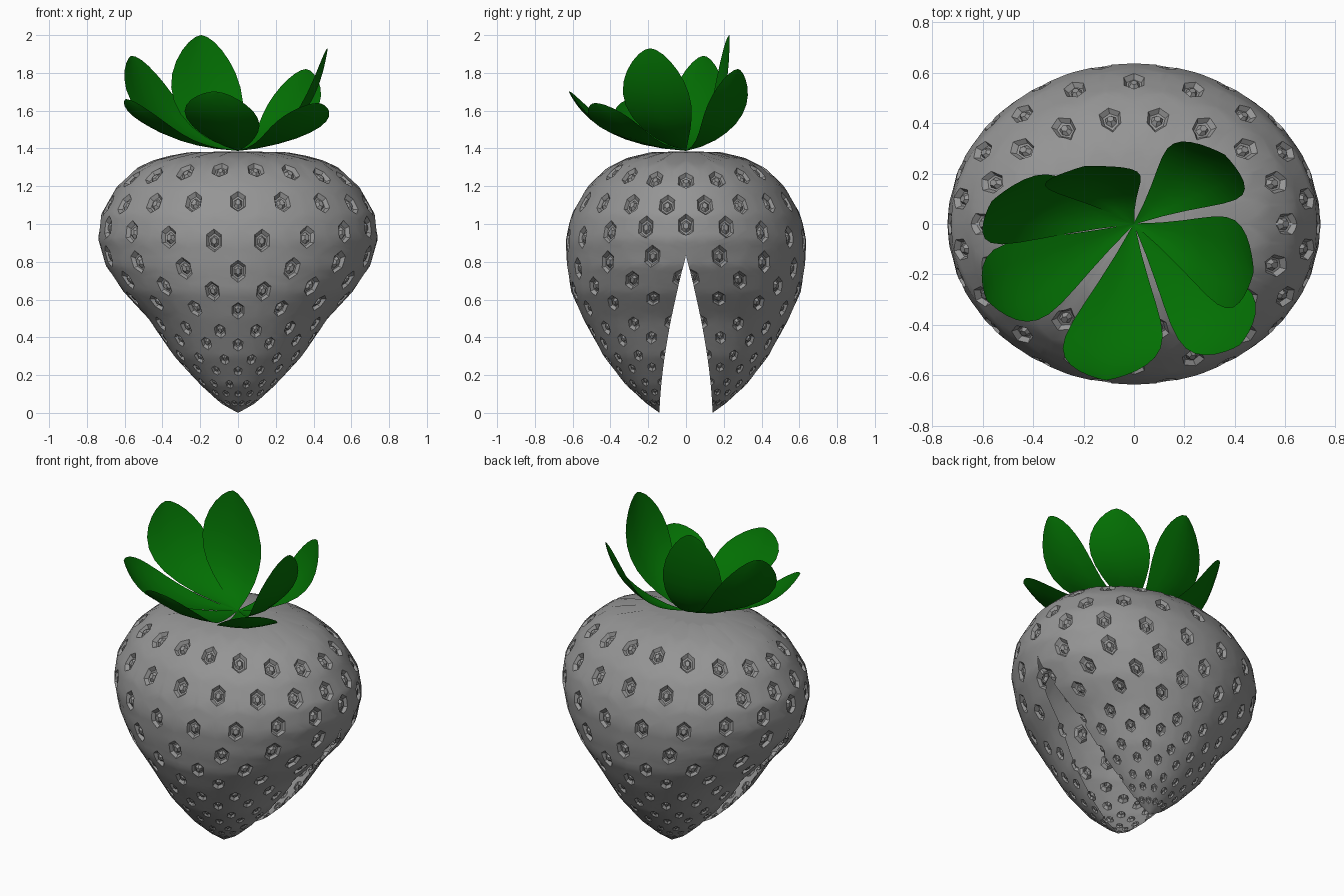
import bpy, bmesh, math
from mathutils import Vector

cube = bpy.data.objects.get("Cube")
if cube:
    bpy.data.objects.remove(cube, do_unlink=True)


def material(name, rgb):
    mat = bpy.data.materials.new(name)
    mat.use_nodes = True
    mat.diffuse_color = (*rgb, 1)
    mat.node_tree.nodes["Principled BSDF"].inputs["Base Color"].default_value = (*rgb, 1)
    return mat


def finish(name, bm, mat, angle):
    mesh = bpy.data.meshes.new(name)
    bm.to_mesh(mesh)
    bm.free()
    obj = bpy.data.objects.new(name, mesh)
    bpy.context.collection.objects.link(obj)
    mesh.materials.append(mat)
    bpy.ops.object.select_all(action='DESELECT')
    obj.select_set(True)
    bpy.context.view_layer.objects.active = obj
    bpy.ops.object.shade_smooth_by_angle(angle=math.radians(angle))
    return obj


def lookup(table, key):
    """Linear interpolation in rows of (key, value, ...), clamped at the ends."""
    key = min(max(key, table[0][0]), table[-1][0])
    for a, b in zip(table, table[1:]):
        if key <= b[0]:
            f = (key - a[0]) / (b[0] - a[0])
            return [p + (q - p) * f for p, q in zip(a[1:], b[1:])]


grey = material("fruit_grey", (0.3, 0.3, 0.3))
green = material("leaf_green", (0.001, 0.16, 0.001))

# Fruit profile: position along the profile, height, half width, half depth
PROFILE = [(0, 0, 0, .14), (.05, .05, .09, .21), (.15, .15, .2, .32),
           (.3, .3, .338, .435), (.5, .5, .475, .545), (.64, .64, .605, .607),
           (.78, .78, .7, .63), (.92, .92, .74, .637), (1.05, 1.05, .725, .607),
           (1.2, 1.2, .64, .52), (1.3, 1.3, .53, .415), (1.36, 1.35, .42, .31),
           (1.45, 1.38, .26, .19), (1.7, 1.385, 0, 0)]
# Seed rows from the top down, as positions along the profile
ROWS = list(enumerate([2, 1.8, 1.62, 1.45, 1.29, 1.12, .91, .75, .64, .54, .43,
                       .36, .28, .22, .15, .1, .05, 0, -.05]))
SPREAD = [(.64, 1.286), (.75, 1.23), (.91, 1.0)]   # fewer, wider columns low down
SHIFT = [(0, 0), (.3, .03), (.55, .07), (.8, .09), (.95, .08),
         (1.12, -.02), (1.29, -.06)]     # rows bend toward the sides
STEP = math.pi / 9


def lattice(col, row):
    s = lookup(ROWS, row)[0]
    u = math.pi / 2 + col * STEP * lookup(SPREAD, s)[0]
    return u, s + math.cos(u) ** 2 * lookup(SHIFT, s)[0]


def surface(u, s, depth):
    z, rx, ry = lookup(PROFILE, s)
    edge = .14 * (1 - min(z / .83, 1) ** 1.6)
    edge = min(edge, ry)
    p = Vector((-rx * math.cos(u), -edge - (ry - edge) * math.sin(u), z))
    inward = (Vector((0, -.05, .75)) - p).normalized()
    return p + inward * depth * min(1, .25 + rx * 1.5)


# Hexagonal cell outline with edge midpoints, counter-clockwise seen from outside
corners = [Vector(c) for c in ((.5, -1/3), (.5, 1/3), (0, 2/3),
                               (-.5, 1/3), (-.5, -1/3), (0, -2/3))]
OUTLINE = []
for a, b in zip(corners, corners[1:] + corners[:1]):
    OUTLINE += [a, (a + b) / 2]
PIT = [(1, 0), (.75, .02), (.55, .022), (.3, .006)]


def seed_rings(u, s):
    """Pit and raised seed of even proportions anywhere on the surface."""
    here = surface(u, s, 0)
    size = min(1, .3 + s * .9)
    du = .08 * size * .05 / (surface(u + .05, s, 0) - here).length
    ds = .092 * size * .02 / (surface(u, s + .02, 0) - here).length
    return [[(u + o.x * k * du, s + o.y * k * ds, depth) for o in OUTLINE]
            for k, depth in PIT]


# Front half of the fruit, laid out flat, trimmed, then wrapped onto the profile
bm = bmesh.new()
for row in range(18):
    for col in range(-6, 7):
        c = col + (0 if row % 2 else .5)
        rings = [[(*lattice(c + o.x * k, row - o.y * k), 0) for o in OUTLINE]
                 for k in (1, .85)]
        u, s = lattice(c, row)
        if .02 < s < 1.37:
            rings += seed_rings(u, s)
        loops = [[bm.verts.new(p) for p in ring] for ring in rings]
        for outer, inner in zip(loops, loops[1:]):
            for i in range(12):
                j = (i + 1) % 12
                bm.faces.new((outer[i], outer[j], inner[j], inner[i]))
        bm.faces.new(loops[-1])
for x, side in ((0, -1), (math.pi, 1)):
    bmesh.ops.bisect_plane(bm, geom=bm.verts[:] + bm.edges[:] + bm.faces[:],
                           plane_co=(x, 0, 0), plane_no=(side, 0, 0), clear_outer=True)
for v in bm.verts:
    v.co = surface(*v.co)
bmesh.ops.remove_doubles(bm, verts=bm.verts[:], dist=.0005)
bmesh.ops.dissolve_degenerate(bm, edges=bm.edges[:], dist=.0003)
fruit = finish("fruit", bm, grey, 28)
mirror = fruit.modifiers.new("back_half", 'MIRROR')
mirror.use_axis = (False, True, False)
mirror.merge_threshold = .002


# Leaves: shallow cupped petals that spread flat, then curve up
def leaf(name, tip, side, half_width, spread):
    base, tip = Vector((0, 0, 1.387)), Vector(tip)
    side = Vector(side).normalized()
    reach = tip - base
    bend = base + Vector((reach.x * spread, reach.y * spread, reach.z * .1))
    bm = bmesh.new()
    rows = []
    n = 12
    for i in range(n + 1):
        t = math.sin(math.pi / 2 * i / n)
        p = base * (1 - t) ** 2 + bend * 2 * t * (1 - t) + tip * t * t
        tangent = ((bend - base) * (1 - t) + (tip - bend) * t).normalized()
        up = tangent.cross(side).normalized()
        if up.z < 0:
            up = -up
        w = half_width * max(math.sin(math.pi * t ** 1.7), 0) ** .6 + .002
        rows.append([bm.verts.new(p + side * w * k + up * w * .14 * abs(k) ** 1.5)
                     for k in (-1, -.5, 0, .5, 1)])
    for a, b in zip(rows, rows[1:]):
        for k in range(4):
            bm.faces.new((a[k], b[k], b[k + 1], a[k + 1]))
    finish(name, bm, green, 40)


leaf("front_leaf", (-.11, -.62, 1.7), (1, 0, -.1), .195, .78)
leaf("front_left_leaf", (.42, -.48, 1.64), (.48, .4, 0), .17, .78)
leaf("left_leaf", (.475, -.19, 1.93), (.1, 1, 0), .175, .85)
leaf("back_left_leaf", (.36, .275, 1.82), (.28, -.21, 0), .17, .85)
leaf("back_right_leaf", (-.195, .23, 2.0), (1, .15, 0), .185, .95)
leaf("right_leaf", (-.565, .09, 1.89), (.6, .75, .1), .175, .82)
leaf("front_right_leaf", (-.585, -.3, 1.66), (.5, -.8, -.1), .165, .78)
